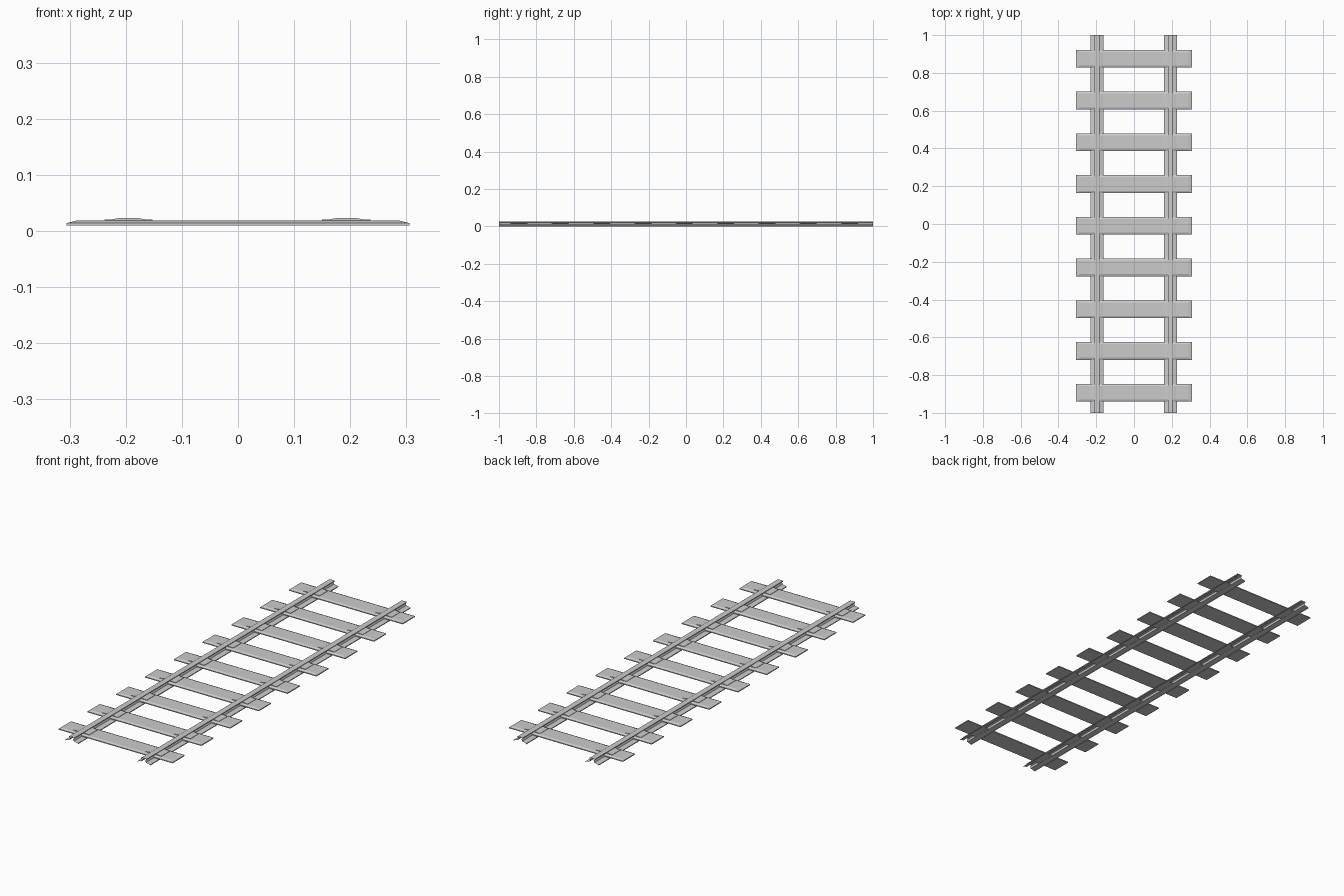
import bpy, bmesh

if "Cube" in bpy.data.objects:
    bpy.data.objects.remove(bpy.data.objects["Cube"])

TIES, SPACING, TIE_Y = 9, 0.221, -0.009
RAIL_X = 0.194


def finish(name, bm):
    bmesh.ops.recalc_face_normals(bm, faces=bm.faces)
    me = bpy.data.meshes.new(name)
    bm.to_mesh(me)
    bm.free()
    ob = bpy.data.objects.new(name, me)
    bpy.context.collection.objects.link(ob)
    return ob


def sweep(bm, profile, cx, y0, y1, caps=False):
    """Extrude an x/z profile along y, as an open sheet or with end caps."""
    a = [bm.verts.new((cx + x, y0, z)) for x, z in profile]
    b = [bm.verts.new((cx + x, y1, z)) for x, z in profile]
    for i in range(len(profile) - 1):
        bm.faces.new((a[i], a[i + 1], b[i + 1], b[i]))
    if caps:
        bm.faces.new(a)
        bm.faces.new(b[::-1])


def mirrored(half):
    return [(-x, z) for x, z in half] + [(x, z) for x, z in reversed(half)]


def repeat_ties(ob):
    mod = ob.modifiers.new("repeat", 'ARRAY')
    mod.count = TIES
    mod.use_relative_offset = False
    mod.use_constant_offset = True
    mod.constant_offset_displace = (0, SPACING, 0)


first_y = TIE_Y - SPACING * (TIES - 1) / 2

# Ties: low block with a sloped upper edge
bm = bmesh.new()
rings = []
for hx, hy, z in ((0.306, 0.047, 0.0095), (0.306, 0.047, 0.014), (0.288, 0.036, 0.0185)):
    rings.append([bm.verts.new((sx * hx, first_y + sy * hy, z))
                  for sx, sy in ((-1, -1), (1, -1), (1, 1), (-1, 1))])
for lo, hi in zip(rings, rings[1:]):
    for i in range(4):
        j = (i + 1) % 4
        bm.faces.new((lo[i], lo[j], hi[j], hi[i]))
bm.faces.new(rings[0][::-1])
bm.faces.new(rings[-1])
repeat_ties(finish("ties", bm))

# Rails: open-ended sheets with foot, web and head
rail = mirrored([(0.034, 0.0), (0.034, 0.004), (0.012, 0.009), (0.008, 0.019),
                 (0.014, 0.0215), (0.014, 0.0255), (0.011, 0.027)])
# Plates: stepped pads under the rails on each tie
plate = mirrored([(0.043, 0.018), (0.043, 0.0203), (0.030, 0.0208), (0.019, 0.0228)])
for side, sx in (("left", -1), ("right", 1)):
    cx = sx * RAIL_X - 0.001
    bm = bmesh.new()
    sweep(bm, rail, cx, -1, 1)
    finish(side + "_rail", bm)
    bm = bmesh.new()
    sweep(bm, plate, cx, first_y - 0.032, first_y + 0.032, caps=True)
    repeat_ties(finish(side + "_plates", bm))
